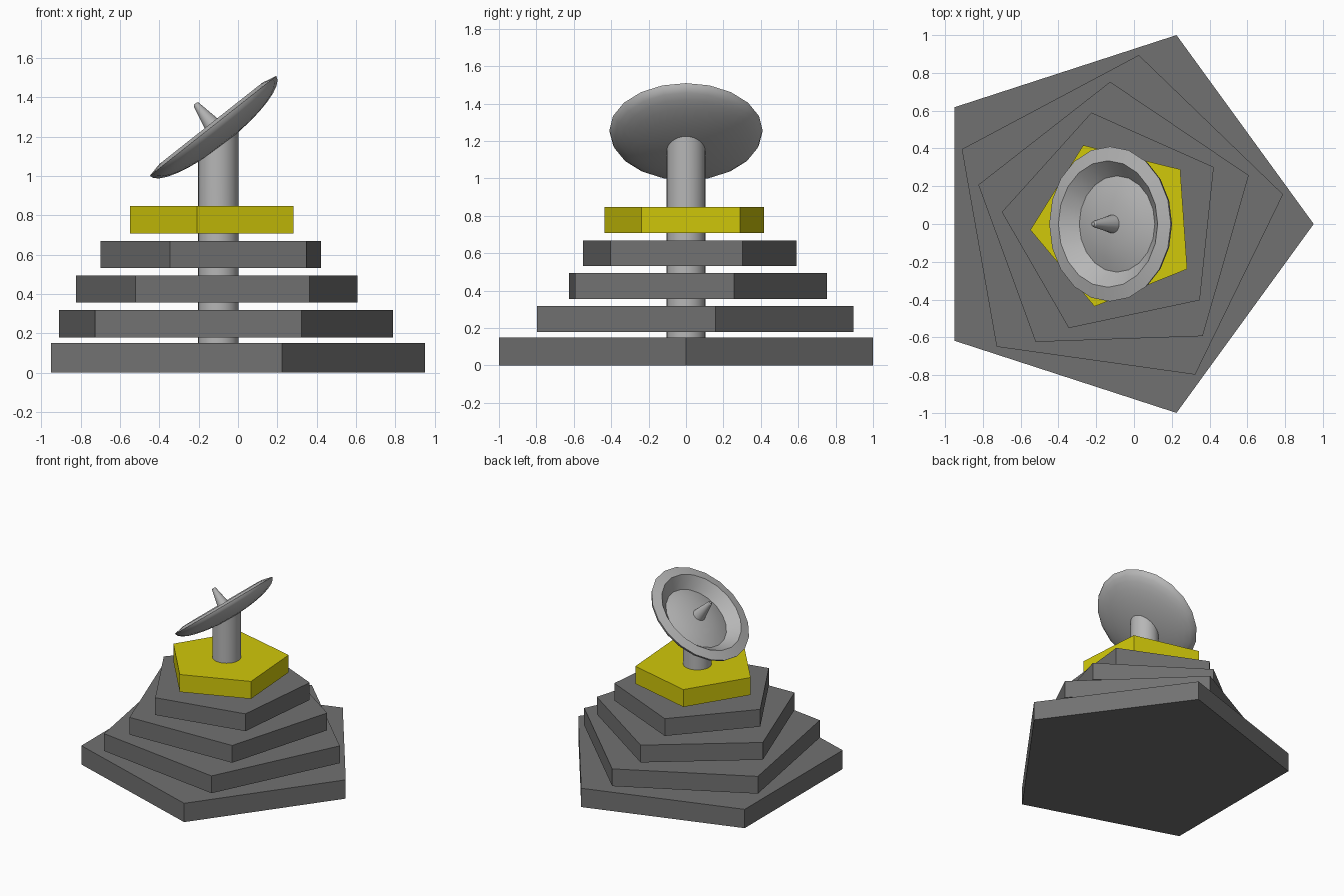
import bpy, bmesh, math
from mathutils import Matrix, Vector

if "Cube" in bpy.data.objects:
    bpy.data.objects.remove(bpy.data.objects["Cube"])

CX = -0.10                                   # tower axis
TILT = math.radians(-38.3)                   # dish leans towards -x
DISH = Vector((-0.127, 0, 1.255))            # centre of the dish rim
NORMAL = Vector((math.sin(TILT), 0, math.cos(TILT)))


def paint(name, r, g, b):
    mat = bpy.data.materials.new(name)
    mat.diffuse_color = (r, g, b, 1)
    mat.use_nodes = True
    mat.node_tree.nodes["Principled BSDF"].inputs["Base Color"].default_value = mat.diffuse_color
    return mat


yellow = paint("yellow", 0.64, 0.58, 0.003)
dark_grey = paint("dark_grey", 0.165, 0.165, 0.165)
light_grey = paint("light_grey", 0.47, 0.47, 0.47)


def slab(name, radius, turn, z0, z1, mat):
    bpy.ops.mesh.primitive_cylinder_add(
        vertices=5, radius=radius, depth=z1 - z0,
        location=(CX, 0, (z0 + z1) / 2),
        rotation=(0, 0, math.radians(turn - 90)))
    bpy.context.object.name = name
    bpy.context.object.data.materials.append(mat)


def finish(obj):
    obj.data.materials.append(light_grey)
    bpy.ops.object.select_all(action='DESELECT')
    obj.select_set(True)
    bpy.context.view_layer.objects.active = obj
    bpy.ops.object.shade_smooth_by_angle(angle=math.radians(30))


def lathe(name, profile, steps):
    """Spin an (r, h) profile about the tilted dish axis."""
    bm = bmesh.new()
    verts = [bm.verts.new((r, 0, h)) for r, h in profile]
    edges = [bm.edges.new(pair) for pair in zip(verts, verts[1:])]
    bmesh.ops.spin(bm, geom=verts + edges, cent=(0, 0, 0), axis=(0, 0, 1),
                   angle=math.tau, steps=steps, use_merge=True)
    bmesh.ops.remove_doubles(bm, verts=bm.verts, dist=1e-5)
    bmesh.ops.recalc_face_normals(bm, faces=bm.faces)
    mesh = bpy.data.meshes.new(name)
    bm.to_mesh(mesh)
    bm.free()
    obj = bpy.data.objects.new(name, mesh)
    bpy.context.collection.objects.link(obj)
    obj.matrix_world = Matrix.Translation(DISH) @ Matrix.Rotation(TILT, 4, 'Y')
    finish(obj)


# Five pentagonal slabs, each smaller and turned a further 10 degrees
slab("base_slab", 1.0515, 0, 0, 0.15, dark_grey)
for i in range(1, 4):
    z = 0.004 + 0.1757 * i
    slab(f"tier_slab_{i}", 1.053 - 0.15 * i, 10 * i, z, z + 0.138, dark_grey)
slab("top_slab", 0.45, 40, 0.708, 0.847, yellow)

# Central post, its top cut along the tilt of the dish
bpy.ops.mesh.primitive_cylinder_add(vertices=32, radius=0.103, depth=1.0,
                                    location=(CX, 0, 0.6))
post = bpy.context.object
post.name = "post"
for v in post.data.vertices:
    if v.co.z > 0:
        x = v.co.x + CX - DISH.x
        v.co.z = DISH.z - 0.6 + (-0.085 - NORMAL.x * x) / NORMAL.z
finish(post)

# Dish: rounded underside, raised lip, sloped wall and domed centre
under = [(0.41 * math.sin(a), -0.107 * math.cos(a))
         for a in (math.pi / 2 * k / 8 for k in range(9))]
inside = [(0.335, 0.017), (0.255, -0.06), (0.19, -0.038), (0.12, -0.025),
          (0.06, -0.018), (0, -0.016)]
lathe("dish", under + inside, 20)

# Feed horn: blunt cone on the dish axis
lathe("feed_horn", [(0, -0.04), (0.053, -0.04), (0.016, 0.138),
                    (0.010, 0.144), (0, 0.145)], 24)
